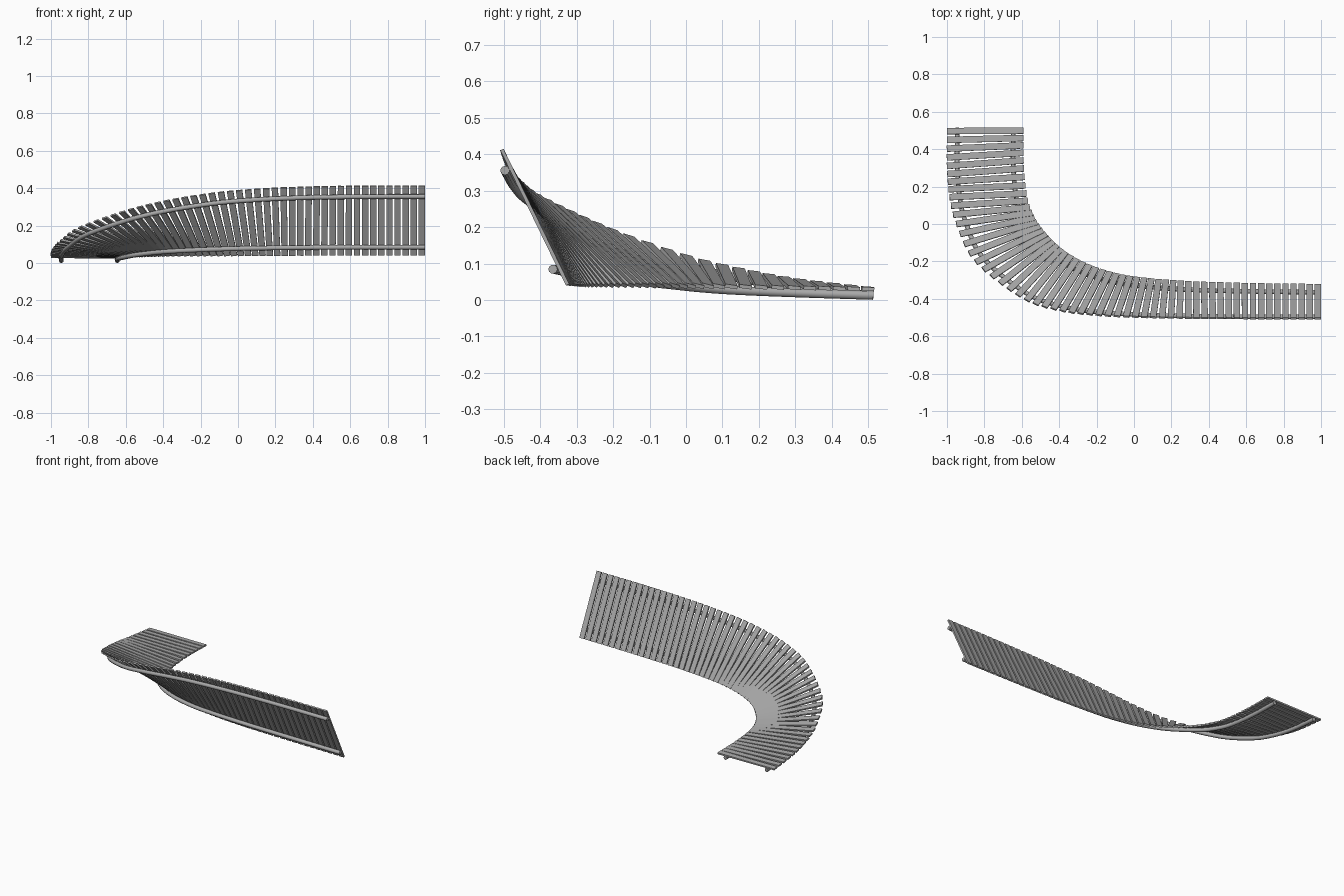
import bpy, bmesh
from mathutils import Vector, Matrix

if "Cube" in bpy.data.objects:
    bpy.data.objects.remove(bpy.data.objects["Cube"])

SLATS, SLAT_WIDTH, SLAT_THICK = 56, 0.034, 0.01
RAIL_RADIUS, RAIL_DROP = 0.0125, 0.0175

grey = bpy.data.materials.new("weathered grey")
grey.use_nodes = True
grey.diffuse_color = (0.4, 0.4, 0.4, 1)
grey.node_tree.nodes["Principled BSDF"].inputs["Base Color"].default_value = (0.4, 0.4, 0.4, 1)

# Paired edge points of the banked deck: high outer edge, low inner edge
outer = [(-1, .515, .03), (-1, .3, .055), (-.985, .14, .085), (-.95, 0, .12),
         (-.85, -.2, .19), (-.6, -.395, .28), (-.4, -.462, .33), (-.2, -.487, .365),
         (0, -.497, .388), (.3, -.503, .405), (.65, -.505, .412), (1, -.505, .413)]
inner = [(-.59, .515, .03), (-.59, .33, .033), (-.575, .16, .036), (-.545, .06, .038),
         (-.49, -.03, .039), (-.38, -.14, .04), (-.25, -.215, .04), (-.1, -.265, .04),
         (.05, -.29, .04), (.3, -.31, .041), (.65, -.32, .042), (1, -.325, .042)]


def spline(points, steps=24):
    """Smooth path through the points."""
    p = [Vector(q) for q in points]
    p = [2 * p[0] - p[1]] + p + [2 * p[-1] - p[-2]]
    path = []
    for a, b, c, d in zip(p, p[1:], p[2:], p[3:]):
        for i in range(steps):
            t = i / steps
            path.append(b + (c - a) * t / 2 + (a - 2.5 * b + 2 * c - d / 2) * t * t
                        + (1.5 * (b - c) + (d - a) / 2) * t ** 3)
    return path + [p[-2]]


out_path, in_path = spline(outer), spline(inner)
mid_path = [(a + b) / 2 for a, b in zip(out_path, in_path)]
lengths = [0]
for a, b in zip(mid_path, mid_path[1:]):
    lengths.append(lengths[-1] + (b - a).length)


def frame(s):
    """Inner point, outer point, travel direction and deck normal at length s."""
    i = 0
    while i < len(lengths) - 2 and lengths[i + 1] < s:
        i += 1
    t = (s - lengths[i]) / (lengths[i + 1] - lengths[i])
    a, b = in_path[i].lerp(in_path[i + 1], t), out_path[i].lerp(out_path[i + 1], t)
    across = (b - a).normalized()
    along = mid_path[i + 1] - mid_path[i]
    along = (along - across * along.dot(across)).normalized()
    return a, b, along, along.cross(across).normalized()


# Cross slats laid side by side
bm = bmesh.new()
for k in range(SLATS):
    s = SLAT_WIDTH / 2 + (lengths[-1] - SLAT_WIDTH) * k / (SLATS - 1)
    a, b, along, normal = frame(s)
    if normal.z < 0:
        normal = -normal
    across = b - a
    basis = Matrix((along * SLAT_WIDTH, across, normal * SLAT_THICK)).transposed().to_4x4()
    bmesh.ops.create_cube(bm, size=1, matrix=Matrix.Translation((a + b) / 2) @ basis)
bmesh.ops.recalc_face_normals(bm, faces=bm.faces)
mesh = bpy.data.meshes.new("deck_slats")
bm.to_mesh(mesh)
bm.free()
mesh.materials.append(grey)
bpy.context.collection.objects.link(bpy.data.objects.new("deck_slats", mesh))

# Two round rails under the slats
for name, fraction in (("inner_rail", 0.135), ("outer_rail", 0.865)):
    curve = bpy.data.curves.new(name, "CURVE")
    curve.dimensions = "3D"
    curve.bevel_depth = RAIL_RADIUS
    curve.bevel_resolution = 3
    curve.use_fill_caps = True
    line = curve.splines.new("POLY")
    count = 90
    line.points.add(count - 1)
    for k, point in enumerate(line.points):
        a, b, along, normal = frame(lengths[-1] * k / (count - 1))
        if normal.z < 0:
            normal = -normal
        point.co = (*(a.lerp(b, fraction) - normal * RAIL_DROP), 1)
    line.use_smooth = True
    curve.materials.append(grey)
    bpy.context.collection.objects.link(bpy.data.objects.new(name, curve))
